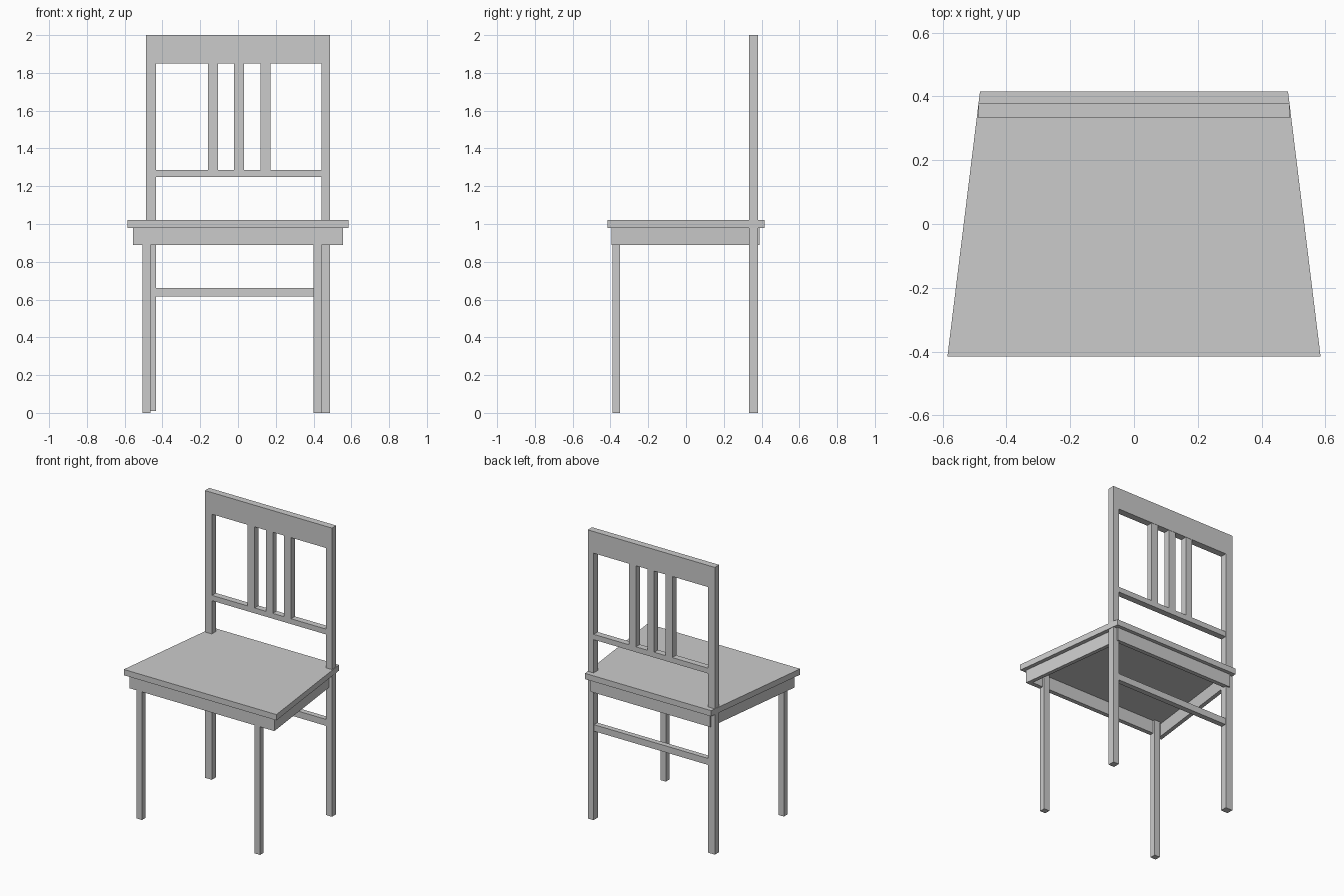
import bpy, bmesh

if "Cube" in bpy.data.objects:
    bpy.data.objects.remove(bpy.data.objects["Cube"])


def make_object(name, bm):
    bmesh.ops.recalc_face_normals(bm, faces=bm.faces)
    mesh = bpy.data.meshes.new(name)
    bm.to_mesh(mesh)
    bm.free()
    obj = bpy.data.objects.new(name, mesh)
    bpy.context.collection.objects.link(obj)
    return obj


def box(name, x, y, z):
    """Box from (min, max) ranges on each axis."""
    bm = bmesh.new()
    bmesh.ops.create_cube(bm, size=1)
    for v in bm.verts:
        v.co = [r[0] if c < 0 else r[1] for c, r in zip(v.co, (x, y, z))]
    return make_object(name, bm)


def trapezoid(front, back, y0, y1):
    return [(-front, y0), (front, y0), (back, y1), (-back, y1)]


# Seat board, tapering to the back
bm = bmesh.new()
low, high = ([bm.verts.new((x, y, z)) for x, y in trapezoid(0.585, 0.483, -0.415, 0.415)]
             for z in (0.98, 1.02))
bm.faces.new(low)
bm.faces.new(high)
for i in range(4):
    j = (i + 1) % 4
    bm.faces.new((low[i], low[j], high[j], high[i]))
make_object("seat", bm)

# Hollow apron frame under the seat
bm = bmesh.new()
outer = trapezoid(0.555, 0.458, -0.395, 0.39)
inner = trapezoid(0.524, 0.434, -0.365, 0.36)
rings = [[bm.verts.new((x, y, z)) for x, y in loop]
         for loop, z in ((outer, 0.89), (outer, 0.98), (inner, 0.98), (inner, 0.89))]
for a, b in zip(rings, rings[1:] + rings[:1]):
    for i in range(4):
        j = (i + 1) % 4
        bm.faces.new((a[i], a[j], b[j], b[i]))
make_object("apron", bm)

# Front legs
box("front_leg_left", (-0.505, -0.463), (-0.39, -0.35), (0, 0.98))
box("front_leg_right", (0.40, 0.442), (-0.39, -0.35), (0, 0.98))

# Back posts, running from floor to top rail
BACK = (0.333, 0.38)
box("back_post_left", (-0.487, -0.434), BACK, (0.01, 1.85))
box("back_post_right", (0.443, 0.487), BACK, (0, 1.85))

# Back rails
box("top_rail", (-0.487, 0.487), BACK, (1.85, 2.0))
box("middle_rail", (-0.434, 0.443), (0.335, 0.378), (1.25, 1.287))
box("lower_rail", (-0.434, 0.443), (0.338, 0.375), (0.615, 0.66))

# Back slats
for i, x in enumerate((-0.16, -0.021, 0.119)):
    box(f"back_slat_{i + 1}", (x, x + 0.053), (0.335, 0.378), (1.287, 1.85))
